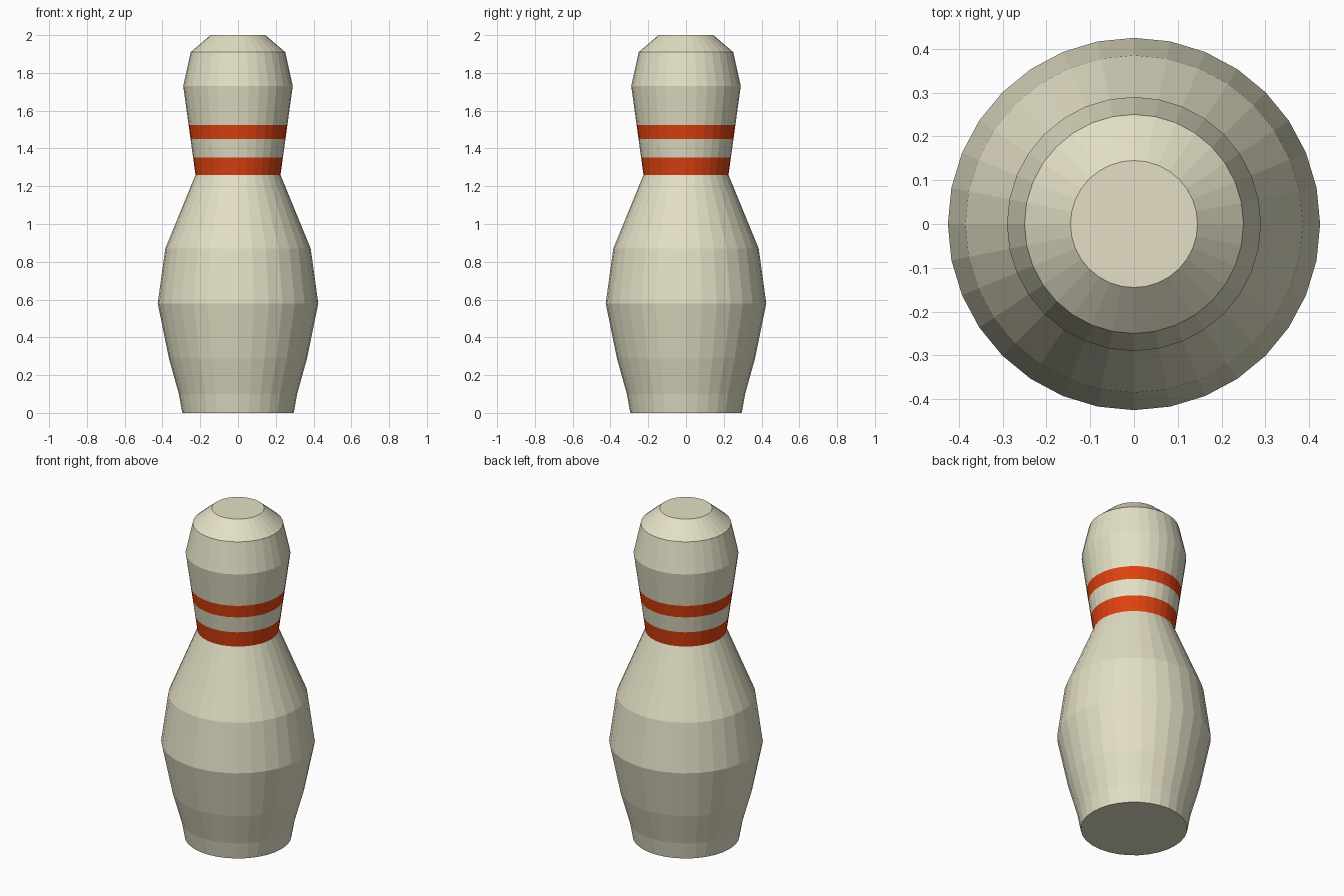
import bpy, bmesh, math

if "Cube" in bpy.data.objects:
    bpy.data.objects.remove(bpy.data.objects["Cube"])

SIDES = 32


def material(name, color):
    m = bpy.data.materials.new(name)
    m.diffuse_color = (*color, 1)
    m.use_nodes = True
    m.node_tree.nodes["Principled BSDF"].inputs["Base Color"].default_value = m.diffuse_color
    return m


cream = material("cream", (0.77, 0.74, 0.56))
red = material("orange_red", (0.73, 0.053, 0.005))


def neck(z):
    # radius of the straight tapered neck at height z
    return 0.225 + (0.29 - 0.225) * (z - 1.26) / (1.73 - 1.26)


# (radius, height) outline; the neck is cut at the stripe edges
profile = [(0.295, 0), (0.313, 0.1), (0.366, 0.29), (0.425, 0.58), (0.385, 0.87)]
profile += [(neck(z), z) for z in (1.26, 1.353, 1.45, 1.525, 1.73)]
profile += [(0.25, 1.91), (0.145, 2.0)]
stripes = [(1.26, 1.353), (1.45, 1.525)]

bm = bmesh.new()
rings = [[bm.verts.new((r * math.cos(2 * math.pi * i / SIDES),
                        r * math.sin(2 * math.pi * i / SIDES), z))
          for i in range(SIDES)] for r, z in profile]

# Side bands
for low, high in zip(rings, rings[1:]):
    mid = (low[0].co.z + high[0].co.z) / 2
    for i in range(SIDES):
        j = (i + 1) % SIDES
        face = bm.faces.new((low[i], low[j], high[j], high[i]))
        face.material_index = int(any(a < mid < b for a, b in stripes))

# Flat base and crown
bm.faces.new(rings[0][::-1])
bm.faces.new(rings[-1])

mesh = bpy.data.meshes.new("pin_body")
bm.to_mesh(mesh)
bm.free()
mesh.materials.append(cream)
mesh.materials.append(red)
bpy.context.collection.objects.link(bpy.data.objects.new("pin_body", mesh))
